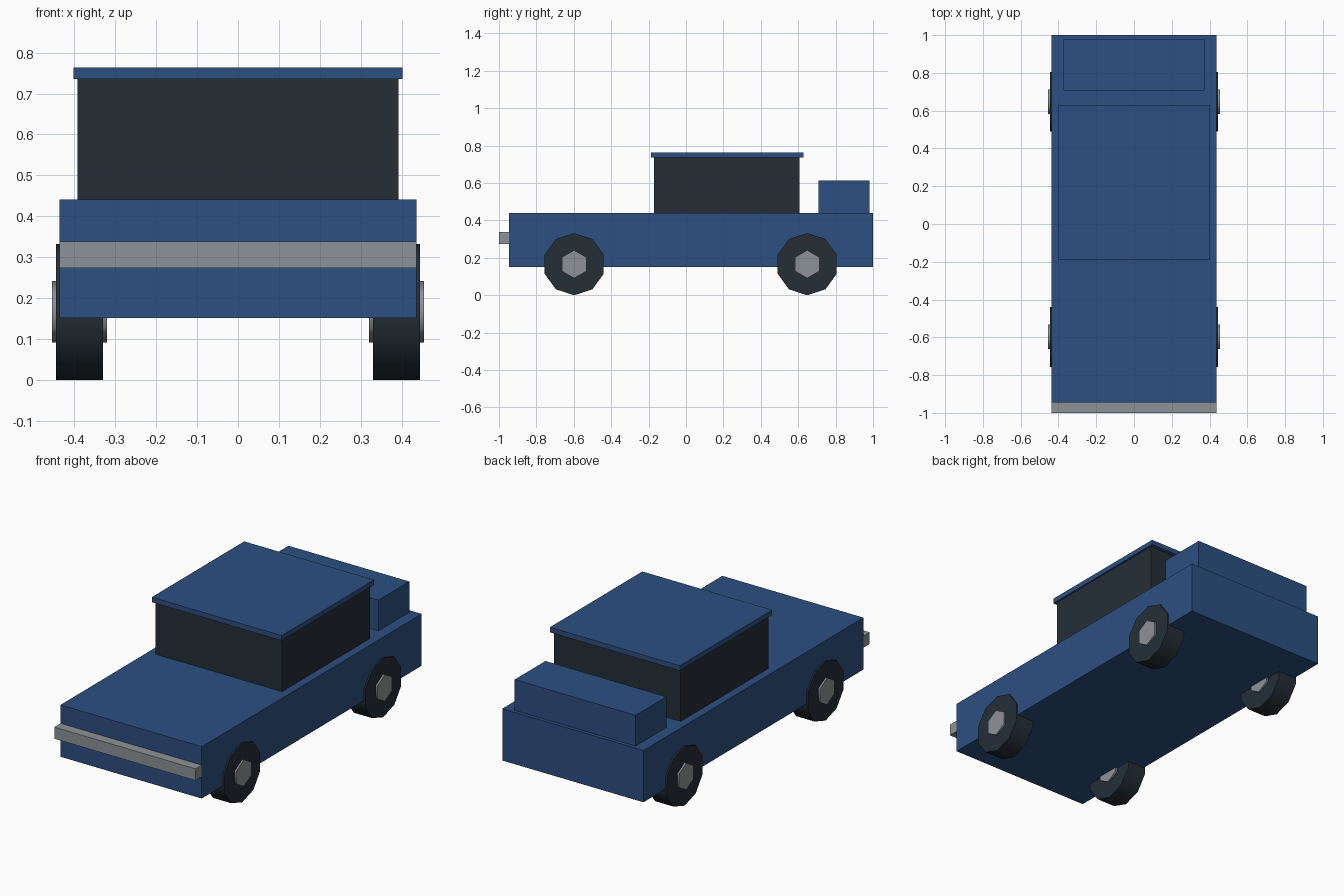
import bpy
import math

default_cube = bpy.data.objects.get("Cube")
if default_cube:
    bpy.data.objects.remove(default_cube, do_unlink=True)


def make_material(name, rgb):
    mat = bpy.data.materials.new(name)
    mat.use_nodes = True
    color = (*rgb, 1.0)
    mat.diffuse_color = color
    mat.node_tree.nodes["Principled BSDF"].inputs["Base Color"].default_value = color
    return mat


blue = make_material("blue paint", (0.026, 0.078, 0.22))
dark = make_material("dark rubber and glass", (0.018, 0.028, 0.037))
grey = make_material("grey metal", (0.27, 0.29, 0.31))


def box(name, half_width, y_range, z_range, mat):
    """Box centred on x = 0."""
    (y0, y1), (z0, z1) = y_range, z_range
    bpy.ops.mesh.primitive_cube_add(size=1, location=(0, (y0 + y1) / 2, (z0 + z1) / 2))
    obj = bpy.context.object
    obj.name = name
    obj.scale = (2 * half_width, y1 - y0, z1 - z0)
    bpy.ops.object.transform_apply(location=False, rotation=False, scale=True)
    obj.data.materials.append(mat)
    return obj


def disc(name, sides, radius, width, location, mat):
    """Upright cylinder along x with a corner pointing up."""
    bpy.ops.mesh.primitive_cylinder_add(vertices=sides, radius=radius, depth=width,
                                        location=location)
    obj = bpy.context.object
    obj.name = name
    obj.rotation_euler = (0, math.pi / 2, 0)
    # Turn the ring so that a vertex lies on the vertical axis
    for v in obj.data.vertices:
        v.co.x, v.co.y = v.co.y, -v.co.x
    bpy.ops.object.transform_apply(location=False, rotation=True, scale=False)
    obj.data.materials.append(mat)
    bpy.ops.object.shade_smooth_by_angle(angle=math.radians(65))
    return obj


# Bodywork
BODY_TOP, CABIN_TOP = 0.441, 0.736
box("body", 0.437, (-0.945, 1.0), (0.151, BODY_TOP), blue)
box("cabin", 0.392, (-0.17, 0.607), (BODY_TOP, CABIN_TOP), dark)
box("roof", 0.402, (-0.188, 0.629), (CABIN_TOP, 0.764), blue)
box("rear_box", 0.374, (0.708, 0.98), (BODY_TOP, 0.613), blue)
box("front_bumper", 0.437, (-1.0, -0.945), (0.273, 0.338), grey)

# Wheels with hubs that stick out on both faces
for end, y in (("front", -0.598), ("rear", 0.648)):
    for side, sign in (("left", 1), ("right", -1)):
        centre = (sign * 0.388, y, 0.166)
        disc(f"{end}_{side}_wheel", 10, 0.166, 0.115, centre, dark)
        disc(f"{end}_{side}_hub", 6, 0.075, 0.135, centre, grey)
